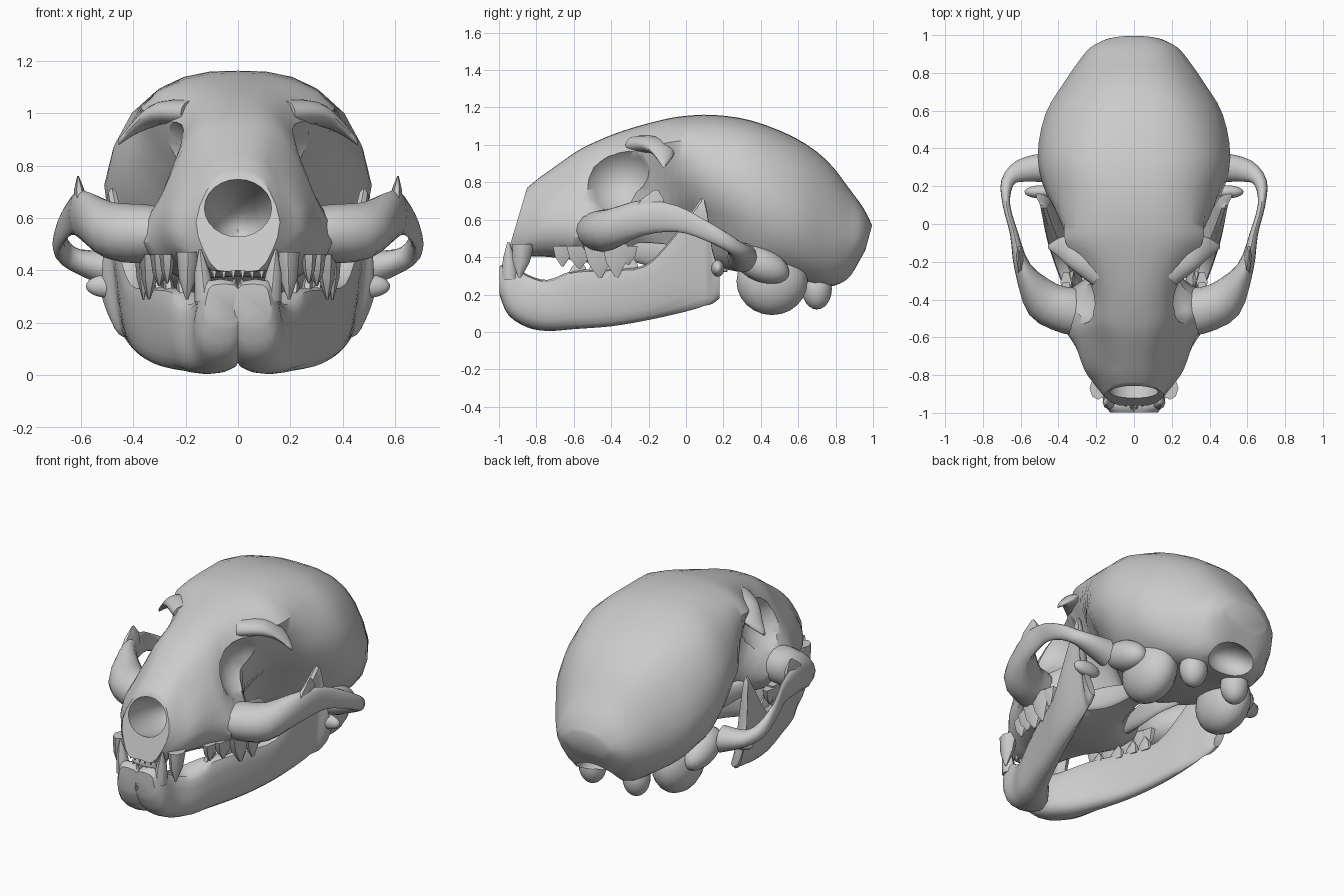
import bpy, bmesh, math
from mathutils import Vector, Matrix

if "Cube" in bpy.data.objects:
    bpy.data.objects.remove(bpy.data.objects["Cube"])


def spline(p, n, closed):
    # Catmull-Rom curve through the points
    out, m = [], len(p)
    for i in range(m if closed else m - 1):
        if closed:
            a, b, c, d = (p[(i + k) % m] for k in (-1, 0, 1, 2))
        else:
            a, b, c, d = (p[min(max(i + k, 0), m - 1)] for k in (-1, 0, 1, 2))
        for s in range(n):
            t = s / n
            out.append(0.5 * (2 * b + (c - a) * t + (2 * a - 5 * b + 4 * c - d) * t * t
                              + (3 * b - a - 3 * c + d) * t ** 3))
    if not closed:
        out.append(p[-1].copy())
    return out


def finish(name, bm, mirror=True, angle=45):
    bmesh.ops.recalc_face_normals(bm, faces=bm.faces)
    me = bpy.data.meshes.new(name)
    bm.to_mesh(me)
    bm.free()
    ob = bpy.data.objects.new(name, me)
    bpy.context.collection.objects.link(ob)
    if mirror:
        ob.modifiers.new("Mirror", 'MIRROR').use_mirror_merge = False
    smooth(ob, angle)
    return ob


def smooth(ob, angle):
    bpy.ops.object.select_all(action='DESELECT')
    ob.select_set(True)
    bpy.context.view_layer.objects.active = ob
    bpy.ops.object.shade_smooth_by_angle(angle=math.radians(angle))


def loft(name, rings, n=3, mirror=True):
    rings = [spline(r, 2, True) for r in rings]
    cols = [spline([r[i] for r in rings], n, False) for i in range(len(rings[0]))]
    bm = bmesh.new()
    v = [[bm.verts.new(q) for q in c] for c in cols]
    k, m = len(v), len(v[0])
    for i in range(k):
        for j in range(m - 1):
            bm.faces.new((v[i][j], v[(i + 1) % k][j], v[(i + 1) % k][j + 1], v[i][j + 1]))
    bm.faces.new([c[0] for c in v])
    bm.faces.new([c[-1] for c in v])
    return finish(name, bm, mirror)


def tube(name, rows):
    # rows: x, y, z, half thickness, half height
    rings = []
    for i, (x, y, z, a, b) in enumerate(rows):
        p, q = rows[max(i - 1, 0)], rows[min(i + 1, len(rows) - 1)]
        nrm = Vector((q[1] - p[1], p[0] - q[0], 0)).normalized()
        rings.append([Vector((x, y, z)) + nrm * a * math.cos(k * math.pi / 4)
                      + Vector((0, 0, b * math.sin(k * math.pi / 4))) for k in range(8)])
    return loft(name, rings)


def ball(name, loc, rad, mirror=True, tilt=0):
    bm = bmesh.new()
    mat = Matrix.Translation(loc) @ Matrix.Rotation(tilt, 4, 'X') @ Matrix.Diagonal((*rad, 1))
    bmesh.ops.create_uvsphere(bm, u_segments=20, v_segments=12, radius=1, matrix=mat)
    return finish(name, bm, mirror)


def spikes(name, rows, seg=6):
    # rows: base x, y, z, tip x, y, z, radius across, radius along y
    bm = bmesh.new()
    for x, y, z, u, v, w, r, s in rows:
        a, b = Vector((x, y, z)), Vector((u, v, w))
        rings = []
        for c, f in ((a, 1), (a.lerp(b, 0.55), 0.75), (b, 0.12)):
            rings.append([bm.verts.new(c + f * Vector((r * math.cos(t), s * math.sin(t), 0)))
                          for t in (2 * math.pi * k / seg for k in range(seg))])
        for lo, hi in zip(rings, rings[1:]):
            for k in range(seg):
                bm.faces.new((lo[k], lo[(k + 1) % seg], hi[(k + 1) % seg], hi[k]))
        bm.faces.new(rings[0])
        bm.faces.new(rings[-1])
    return finish(name, bm)


# Cranium and snout: y at bottom, y at top, z bottom, z top, low/mid/high half widths
sections = [
    (-.96, -.85, .40, .77, .13, .16, .12), (-.88, -.79, .40, .82, .20, .20, .14),
    (-.80, -.72, .41, .87, .25, .25, .15), (-.66, -.60, .40, .955, .31, .28, .18),
    (-.53, -.52, .38, 1.0, .38, .29, .21), (-.38, -.38, .38, 1.06, .37, .23, .22),
    (-.24, -.24, .40, 1.105, .20, .20, .27), (-.12, -.10, .42, 1.14, .15, .25, .36),
    (.00, .00, .42, 1.155, .15, .35, .37), (.15, .15, .36, 1.16, .29, .46, .38),
    (.35, .35, .32, 1.13, .43, .51, .41), (.58, .58, .29, 1.04, .43, .47, .36),
    (.75, .75, .25, .92, .33, .37, .28), (.86, .87, .28, .77, .25, .29, .21),
    (.92, .95, .37, .66, .21, .23, .17), (.96, .995, .44, .57, .14, .15, .10)]
rings = []
for yb, yt, zb, zt, wl, wm, wh in sections:
    half = [(.6 * wl, 0), (wl, .2), (wm, .5), (wh, .82), (.55 * wh, .97)]
    prof = [(0, 0)] + half + [(0, 1)] + [(-x, f) for x, f in reversed(half)]
    rings.append([Vector((x, yb + (yt - yb) * f, zb + (zt - zb) * f)) for x, f in prof])
skull = loft("cranium", rings, 3, False)

# Eye sockets, nasal opening and spinal opening are carved out
cutters = [ball("socket_cutter_" + s, (k * .44, -.36, .82), (.29, .225, .22), False)
           for s, k in (("right", 1), ("left", -1))]
cutters.append(ball("nose_cutter", (0, -.86, .63), (.13, .32, .115), False, -.25))
cutters.append(ball("spine_cutter", (0, .86, .27), (.15, .16, .10), False, -.6))
for c in cutters:
    m = skull.modifiers.new("Cut", 'BOOLEAN')
    m.operation, m.object, m.solver = 'DIFFERENCE', c, 'EXACT'
    bpy.context.view_layer.objects.active = skull
    bpy.ops.object.modifier_apply(modifier=m.name)
    bpy.data.objects.remove(c)
smooth(skull, 40)

# Cheek arches, broad where they floor the sockets
tube("cheek_arch", [
    (.20, -.50, .54, .10, .08), (.34, -.46, .54, .125, .11), (.48, -.40, .55, .11, .11),
    (.59, -.23, .61, .045, .095), (.635, -.05, .605, .022, .07), (.675, .10, .545, .02, .055),
    (.67, .22, .48, .035, .05), (.60, .28, .43, .06, .05), (.46, .30, .40, .08, .08)])
spikes("cheek_process", [(.60, -.20, .65, .61, -.16, .76, .025, .09)])

# Brow processes behind the sockets
tube("brow_process", [(.17, -.26, 1.0, .08, .05), (.29, -.17, 1.0, .08, .045),
                      (.38, -.12, .955, .06, .03), (.455, -.12, .89, .01, .012)])

# Skull base
ball("ear_bulla", (.27, .46, .27), (.13, .19, .18))
ball("neck_condyle", (.15, .70, .23), (.08, .08, .11))
ball("ear_ridge", (.39, .40, .36), (.09, .16, .09), True, -.4)
tube("palate_wing", [(.20, -.30, .43, .03, .05), (.14, -.10, .40, .02, .07),
                     (.12, .08, .37, .015, .05), (.14, .22, .35, .015, .03)])

# Lower jaw: x, y, half thickness, z bottom, z top
jaw = [(.055, -.998, .07, .20, .35), (.07, -.95, .09, .09, .37), (.08, -.85, .10, .025, .31),
       (.12, -.74, .11, .005, .28), (.20, -.60, .075, .015, .33), (.29, -.40, .055, .03, .34),
       (.36, -.22, .05, .06, .36), (.405, -.08, .045, .09, .50), (.44, .04, .03, .12, .66),
       (.455, .10, .025, .14, .71), (.47, .14, .03, .15, .45), (.48, .18, .025, .18, .33)]
shape = [(0, 0), (.75, .08), (1, .35), (.9, .7), (.6, .96), (-.6, .96), (-.9, .7), (-1, .35), (-.75, .08)]
loft("lower_jaw", [[Vector((x + a * u + .06 * (f - .5) * min(1, y + 1), y, zb + (zt - zb) * f))
                    for u, f in shape] for x, y, a, zb, zt in jaw])
ball("jaw_condyle", (.49, .17, .34), (.09, .035, .045))

# Teeth
spikes("canines", [(.19, -.87, .47, .195, -.89, .29, .045, .06),
                   (.125, -.94, .28, .145, -.95, .48, .04, .045)], 8)
spikes("upper_incisors", [(x, -.92 + x * .2, .44, x, -.945 + x * .2, .37, .02, .02)
                          for x in (.018, .054, .09)])
spikes("lower_incisors", [(x, -.975 + x * .2, .32, x, -.97 + x * .2, .37, .018, .02)
                          for x in (.015, .045, .075)])
spikes("upper_molars", [(.27, -.66, .46, .27, -.66, .35, .03, .06), (.30, -.57, .46, .30, -.57, .34, .035, .08),
                        (.335, -.47, .46, .34, -.46, .29, .04, .09), (.36, -.38, .47, .36, -.37, .29, .035, .08),
                        (.36, -.31, .46, .36, -.31, .36, .03, .06)])
spikes("lower_molars", [(.21, -.58, .30, .22, -.57, .38, .025, .06), (.26, -.47, .30, .27, -.46, .40, .025, .07),
                        (.30, -.38, .31, .31, -.38, .41, .025, .06), (.33, -.30, .31, .33, -.30, .41, .025, .06)])
